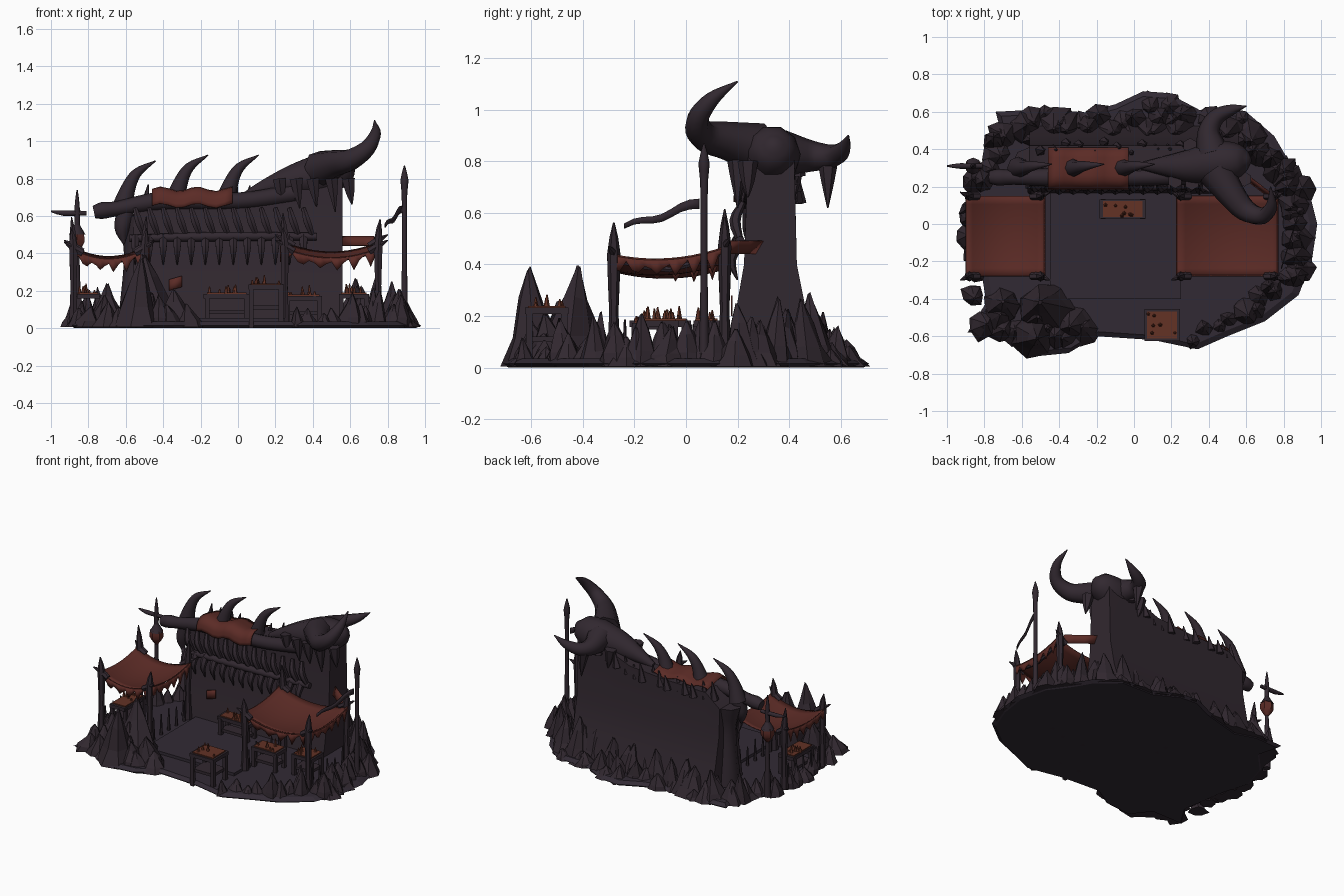
import bpy, bmesh, math, random
from mathutils import Vector, Matrix

random.seed(7)
if "Cube" in bpy.data.objects:
    bpy.data.objects.remove(bpy.data.objects["Cube"], do_unlink=True)


def material(name, color):
    mat = bpy.data.materials.new(name)
    mat.use_nodes = True
    mat.diffuse_color = (*color, 1)
    mat.node_tree.nodes["Principled BSDF"].inputs["Base Color"].default_value = (*color, 1)
    return mat


STONE = material("dark stone", (0.031, 0.021, 0.029))
FLOOR = material("dusky floor", (0.031, 0.023, 0.034))
CLOTH = material("rust cloth", (0.105, 0.024, 0.019))
EMBER = material("ember red", (0.125, 0.032, 0.018))


def finish(name, bm, mat, smooth=False):
    bmesh.ops.recalc_face_normals(bm, faces=bm.faces)
    mesh = bpy.data.meshes.new(name)
    bm.to_mesh(mesh)
    bm.free()
    mesh.materials.append(mat)
    obj = bpy.data.objects.new(name, mesh)
    bpy.context.collection.objects.link(obj)
    if smooth:
        bpy.ops.object.select_all(action="DESELECT")
        obj.select_set(True)
        bpy.context.view_layer.objects.active = obj
        bpy.ops.object.shade_smooth_by_angle(angle=math.radians(50))
    return obj


def loft(bm, rings):
    loops = [[bm.verts.new(p) for p in ring] for ring in rings]
    for a, b in zip(loops, loops[1:]):
        for i in range(len(a)):
            j = (i + 1) % len(a)
            bm.faces.new((a[i], a[j], b[j], b[i]))
    bm.faces.new(loops[0][::-1])
    bm.faces.new(loops[-1])


def spline(points, steps):
    pts = [Vector(p) for p in points]
    pts = [2 * pts[0] - pts[1]] + pts + [2 * pts[-1] - pts[-2]]
    out = []
    for a, b, c, d in zip(pts, pts[1:], pts[2:], pts[3:]):
        for s in range(steps):
            t = s / steps
            out.append(b + (c - a) * t / 2 + (2 * a - 5 * b + 4 * c - d) * t * t / 2
                       + (3 * b - a - 3 * c + d) * t ** 3 / 2)
    return out + [pts[-2]]


# Tapered tube through (x, y, z, radius) points
def tube(bm, points, sides=8, steps=4):
    pts = spline(points, steps)
    rings, side = [], None
    for i, p in enumerate(pts):
        tangent = (pts[min(i + 1, len(pts) - 1)] - pts[max(i - 1, 0)]).xyz.normalized()
        ref = side or (Vector((0, 1, 0)) if abs(tangent.y) < 0.8 else Vector((1, 0, 0)))
        side = (ref - tangent * ref.dot(tangent)).normalized()
        up = tangent.cross(side)
        angles = [math.tau * k / sides for k in range(sides)]
        radius = max(p.w, 0.002)
        rings.append([p.xyz + radius * (side * math.cos(a) + up * math.sin(a)) for a in angles])
    loft(bm, rings)


def tubes(name, paths, mat=STONE, sides=8, steps=4):
    bm = bmesh.new()
    for path in paths:
        tube(bm, path, sides, steps)
    return finish(name, bm, mat, True)


def box(bm, center, size):
    matrix = Matrix.Translation(center) @ Matrix.Diagonal((*size, 1))
    bmesh.ops.create_cube(bm, size=1, matrix=matrix)


def rock(bm, x, y, radius, height):
    lean = Vector((random.uniform(-0.3, 0.3), random.uniform(-0.3, 0.3), 0)) * radius
    rings = []
    for level, width in ((0, 1), (0.3, 0.75), (0.7, 0.38), (1, 0.07)):
        rings.append([Vector((x, y, 0.005 + height * level * random.uniform(0.9, 1))) + lean * level
                      + radius * width * random.uniform(0.75, 1.1)
                      * Vector((math.cos(a), math.sin(a), 0))
                      for a in (math.tau * k / 7 for k in range(7))])
    loft(bm, rings)


def ridge(name, start, end, count, low, high, radius):
    bm = bmesh.new()
    for i in range(count):
        p = Vector(start).lerp(Vector(end), i / (count - 1))
        rock(bm, p.x + random.uniform(-0.03, 0.03), p.y + random.uniform(-0.03, 0.03),
             radius * random.uniform(0.75, 1.1), random.uniform(low, high))
    finish(name, bm, STONE)


# Ground slab
outline = [(0.98, 0), (0.95, -0.2), (0.88, -0.38), (0.7, -0.52), (0.5, -0.6), (0.34, -0.67),
           (0.1, -0.62), (-0.2, -0.6), (-0.35, -0.69), (-0.55, -0.71), (-0.65, -0.58),
           (-0.89, -0.58), (-0.79, -0.42), (-0.84, -0.1), (-0.9, 0.1), (-0.84, 0.3),
           (-0.7, 0.45), (-0.74, 0.6), (-0.55, 0.61), (-0.4, 0.56), (-0.1, 0.64), (0.05, 0.71),
           (0.18, 0.7), (0.35, 0.61), (0.6, 0.6), (0.75, 0.47), (0.82, 0.35), (0.93, 0.2)]
bm = bmesh.new()
loft(bm, [[(x * s, y * s, z) for x, y in outline] for s, z in ((0.97, 0), (1, 0.015), (0.96, 0.035))])
finish("ground_slab", bm, FLOOR)
bm = bmesh.new()
box(bm, (-0.1, -0.1, 0.04), (0.7, 0.6, 0.03))
finish("courtyard_step", bm, FLOOR)

# Rock ridges round the edge
ridge("back_rocks", (-0.68, 0.5), (0.62, 0.5), 17, 0.14, 0.3, 0.1)
ridge("outer_back_rocks", (-0.62, 0.55), (0.55, 0.57), 14, 0.07, 0.17, 0.08)
ridge("back_spur_rocks", (0.06, 0.64), (0.18, 0.64), 2, 0.08, 0.13, 0.08)
ridge("back_corner_rocks", (0.62, 0.46), (0.85, 0.2), 8, 0.15, 0.28, 0.09)
ridge("side_rocks", (0.86, 0.18), (0.87, -0.24), 10, 0.14, 0.25, 0.09)
ridge("front_corner_rocks", (0.85, -0.25), (0.6, -0.48), 7, 0.1, 0.22, 0.085)
ridge("front_low_rocks", (0.6, -0.5), (0.3, -0.62), 5, 0.05, 0.12, 0.06)
ridge("front_mound", (-0.82, -0.52), (-0.28, -0.59), 9, 0.1, 0.2, 0.1)
ridge("mound_peaks", (-0.52, -0.56), (-0.47, -0.47), 2, 0.38, 0.4, 0.16)
ridge("mound_shoulders", (-0.7, -0.46), (-0.32, -0.5), 3, 0.2, 0.28, 0.12)
ridge("far_side_rocks", (-0.85, 0.2), (-0.7, 0.5), 6, 0.1, 0.22, 0.08)
ridge("far_front_rocks", (-0.86, -0.36), (-0.88, 0.1), 6, 0.07, 0.16, 0.07)

# Great back wall, section swept along x
bm = bmesh.new()
rings = []
for x, top in ((-0.56, 0.6), (-0.45, 0.69), (-0.1, 0.7), (0.15, 0.72), (0.35, 0.8), (0.5, 0.84), (0.56, 0.8)):
    rings.append([(x, y, z) for y, z in ((0.16, 0.02), (0.19, 0.2), (0.225, 0.4), (0.24, top),
                                         (0.42, top), (0.43, 0.4), (0.47, 0.2), (0.53, 0.02))])
loft(bm, rings)
finish("back_wall", bm, STONE, True)

# Spine beam with knobbed end
tubes("spine_beam", [[(-0.77, 0.25, 0.62, 0.035), (-0.72, 0.25, 0.63, 0.045), (-0.64, 0.25, 0.64, 0.04),
                      (-0.4, 0.25, 0.68, 0.05), (0, 0.25, 0.68, 0.045), (0.3, 0.26, 0.72, 0.05)]])
tubes("end_bracket", [[(-0.6, 0.27, 0.62, 0.05), (-0.62, 0.26, 0.53, 0.04), (-0.61, 0.25, 0.45, 0.005)],
                      [(-0.56, 0.32, 0.6, 0.09), (-0.55, 0.32, 0.4, 0.06), (-0.55, 0.32, 0.04, 0.09)]])

# Rib cage relief on the wall front
tubes("rib_rail", [[(-0.58, 0.21, 0.48, 0.02), (-0.1, 0.2, 0.49, 0.025), (0.42, 0.21, 0.49, 0.02)]])
ribs, slats = [], []
for i in range(13):
    x = -0.55 + i * 0.075
    ribs.append([(x, 0.21, 0.49, 0.025), (x, 0.175, 0.42, 0.02), (x, 0.2, 0.34, 0.003)])
    slats.append([(x, 0.22, 0.64, 0.012), (x + 0.02, 0.19, 0.57, 0.022), (x + 0.05, 0.21, 0.49, 0.014)])
tubes("hanging_ribs", ribs, sides=6, steps=3)
tubes("slanted_ribs", slats, sides=6, steps=3)

# Curved spikes on the wall top
spikes = []
for x, z in ((-0.62, 0.67), (-0.34, 0.7), (-0.07, 0.7)):
    spikes.append([(x, 0.3, z - 0.04, 0.06), (x + 0.03, 0.3, z + 0.07, 0.04),
                   (x + 0.08, 0.31, z + 0.16, 0.026), (x + 0.18, 0.32, z + 0.225, 0.003)])
tubes("curved_spikes", spikes)
teeth = []
for i in range(15):
    x = -0.5 + i * 0.068
    y = random.uniform(0.38, 0.44)
    z = 0.68 + max(0, x - 0.15) * 0.45
    teeth.append([(x, y, z - 0.04, 0.03), (x + 0.02, y, z + random.uniform(0.04, 0.09), 0.003)])
tubes("ridge_teeth", teeth, sides=5, steps=1)

# Beast skull and horns
skull = tubes("skull", [[(0.04, 0.31, 0.71, 0.02), (0.15, 0.31, 0.75, 0.05), (0.3, 0.31, 0.79, 0.09),
                         (0.45, 0.33, 0.82, 0.115), (0.57, 0.34, 0.85, 0.085), (0.62, 0.34, 0.87, 0.02)]], sides=10)
tubes("front_horn", [[(0.44, 0.28, 0.85, 0.1), (0.52, 0.16, 0.88, 0.075), (0.6, 0.07, 0.9, 0.06),
                      (0.69, 0.045, 0.96, 0.045), (0.735, 0.1, 1.04, 0.03), (0.73, 0.2, 1.11, 0.003)]])
tubes("back_horn", [[(0.42, 0.38, 0.83, 0.09), (0.4, 0.49, 0.82, 0.06), (0.44, 0.57, 0.82, 0.045),
                     (0.52, 0.61, 0.85, 0.03), (0.6, 0.63, 0.9, 0.003)]])
fangs = [[(x, y, 0.8, 0.04), (x + 0.01, y, 0.72, 0.025), (x + 0.02, y, tip, 0.003)]
         for x, y, tip in ((0.22, 0.23, 0.67), (0.31, 0.22, 0.64), (0.4, 0.21, 0.65), (0.5, 0.2, 0.62),
                           (0.59, 0.24, 0.66), (0.42, 0.55, 0.62), (0.3, 0.42, 0.66))]
tubes("fangs", fangs, sides=6, steps=2)


# Sagging cloth from a grid function
def cloth(name, point, columns, rows, mat=CLOTH):
    bm = bmesh.new()
    grid = [[bm.verts.new(point(i / columns, j / rows)) for i in range(columns + 1)] for j in range(rows + 1)]
    for j in range(rows):
        for i in range(columns):
            bm.faces.new((grid[j][i], grid[j][i + 1], grid[j + 1][i + 1], grid[j + 1][i]))
    obj = finish(name, bm, mat, True)
    mod = obj.modifiers.new("thickness", "SOLIDIFY")
    mod.thickness = 0.006


def stall(name, x0, x1, y0, y1, front, back):
    def roof(u, v):
        sag = 0.06 * (1 - (2 * u - 1) ** 2) + 0.03 * (1 - (2 * v - 1) ** 2)
        return (x0 + (x1 - x0) * u, y0 + (y1 - y0) * v, front + (back - front) * v - sag)

    cloth(name + "_canopy", roof, 12, 10)

    def valance(edge):
        def point(u, v):
            p = Vector(edge(u))
            p.z -= v * (0.045 + 0.03 * math.sin(u * 37) + 0.015 * math.cos(u * 71))
            return p
        return point

    for side, edge in (("front", lambda u: roof(u, 0)), ("left", lambda u: roof(1, u)),
                       ("right", lambda u: roof(0, u))):
        cloth(name + "_" + side + "_valance", valance(edge), 18, 1)
    posts = []
    for x, out in ((x0 + 0.02, -1), (x1 - 0.02, 1)):
        for y, top, dy in ((y0, front, -1), (y1, back, 1)):
            posts.append([(x, y, 0.02, 0.028), (x, y, top * 0.5, 0.018), (x, y, top, 0.026),
                          (x + out * 0.01, y, top + random.uniform(0.08, 0.17), 0.003)])
            posts.append([(x - out * 0.05, y, top - 0.03, 0.02), (x, y, top, 0.02),
                          (x + out * 0.05, y + dy * 0.02, top + 0.03, 0.003)])
        posts.append([(x, y0, front - 0.02, 0.012), (x, (y0 + y1) / 2, front - 0.06, 0.012),
                      (x, y1, back - 0.02, 0.012)])
        for k in range(5):
            y = y0 + (y1 - y0) * (k + 0.5) / 5
            posts.append([(x, y, 0.02, 0.012), (x, y, random.uniform(0.14, 0.2), 0.004)])
    tubes(name + "_posts", posts, sides=6, steps=2)


stall("left_stall", 0.23, 0.77, -0.28, 0.15, 0.44, 0.47)
stall("right_stall", -0.9, -0.48, -0.28, 0.15, 0.43, 0.44)

# Cloth draped over the wall top and a scrap on the wall
drape = spline([(0.185, 0.655, 0, 0), (0.2, 0.715, 0, 0), (0.26, 0.745, 0, 0), (0.41, 0.715, 0, 0)], 3)
cloth("wall_drape", lambda u, v: (-0.46 + 0.43 * u, drape[round(v * 9)].x,
                                  drape[round(v * 9)].y + 0.012 * math.sin(u * 14)), 10, 9)
cloth("wall_scrap", lambda u, v: (-0.37 + 0.07 * u, 0.18, 0.2 + 0.06 * v + 0.02 * u), 2, 2)
cloth("left_wall_awning", lambda u, v: (0.56 + 0.17 * u, 0.3 - 0.13 * u - 0.03 * v, 0.49 - 0.05 * v), 3, 2)

# Tables with glowing wares
for index, (x, y, sx, sy, z) in enumerate(((0.15, -0.54, 0.19, 0.17, 0.22), (-0.06, 0.08, 0.25, 0.1, 0.17),
                                           (0.35, -0.15, 0.2, 0.12, 0.16), (0.62, -0.1, 0.16, 0.14, 0.17),
                                           (-0.8, -0.1, 0.12, 0.24, 0.17))):
    bm = bmesh.new()
    box(bm, (x, y, z), (sx, sy, 0.025))
    box(bm, (x, y, z * 0.5), (sx * 0.85, sy * 0.8, 0.02))
    for a in (-1, 1):
        for b in (-1, 1):
            box(bm, (x + a * sx * 0.42, y + b * sy * 0.4, z / 2), (0.025, 0.025, z))
    finish("table_%d" % index, bm, STONE)
    bm = bmesh.new()
    box(bm, (x, y, z + 0.015), (sx * 0.85, sy * 0.85, 0.009))
    for k in range(7):
        px, py = x + random.uniform(-0.4, 0.4) * sx, y + random.uniform(-0.4, 0.4) * sy
        tube(bm, [(px, py, z, 0.015), (px, py, z + random.uniform(0.03, 0.07), 0.003)], 5, 1)
    finish("wares_%d" % index, bm, EMBER)

# Lantern pole and banner pole
tubes("lantern_pole", [[(-0.86, 0.31, 0.02, 0.025), (-0.86, 0.31, 0.4, 0.012), (-0.86, 0.31, 0.62, 0.016),
                        (-0.86, 0.31, 0.74, 0.003)],
                       [(-1, 0.31, 0.625, 0.004), (-0.93, 0.31, 0.615, 0.015), (-0.81, 0.31, 0.615, 0.012)],
                       [(-0.86, 0.31, 0.5, 0.045), (-0.86, 0.31, 0.56, 0.01)]], steps=2)
tubes("lantern", [[(-0.86, 0.31, 0.41, 0.012), (-0.86, 0.31, 0.46, 0.045), (-0.86, 0.31, 0.51, 0.04)]], CLOTH, 6, 2)
tubes("banner_pole", [[(0.89, 0.07, 0.02, 0.02), (0.89, 0.07, 0.4, 0.013), (0.89, 0.07, 0.72, 0.015),
                       (0.89, 0.07, 0.79, 0.022), (0.89, 0.07, 0.87, 0.003)]], steps=2)
cloth("banner", lambda u, v: (0.88 - 0.09 * u, 0.05 - 0.29 * u,
                              0.655 - 0.1 * u - v * (0.04 - 0.02 * u) + 0.01 * math.sin(u * 9)), 8, 1, STONE)
